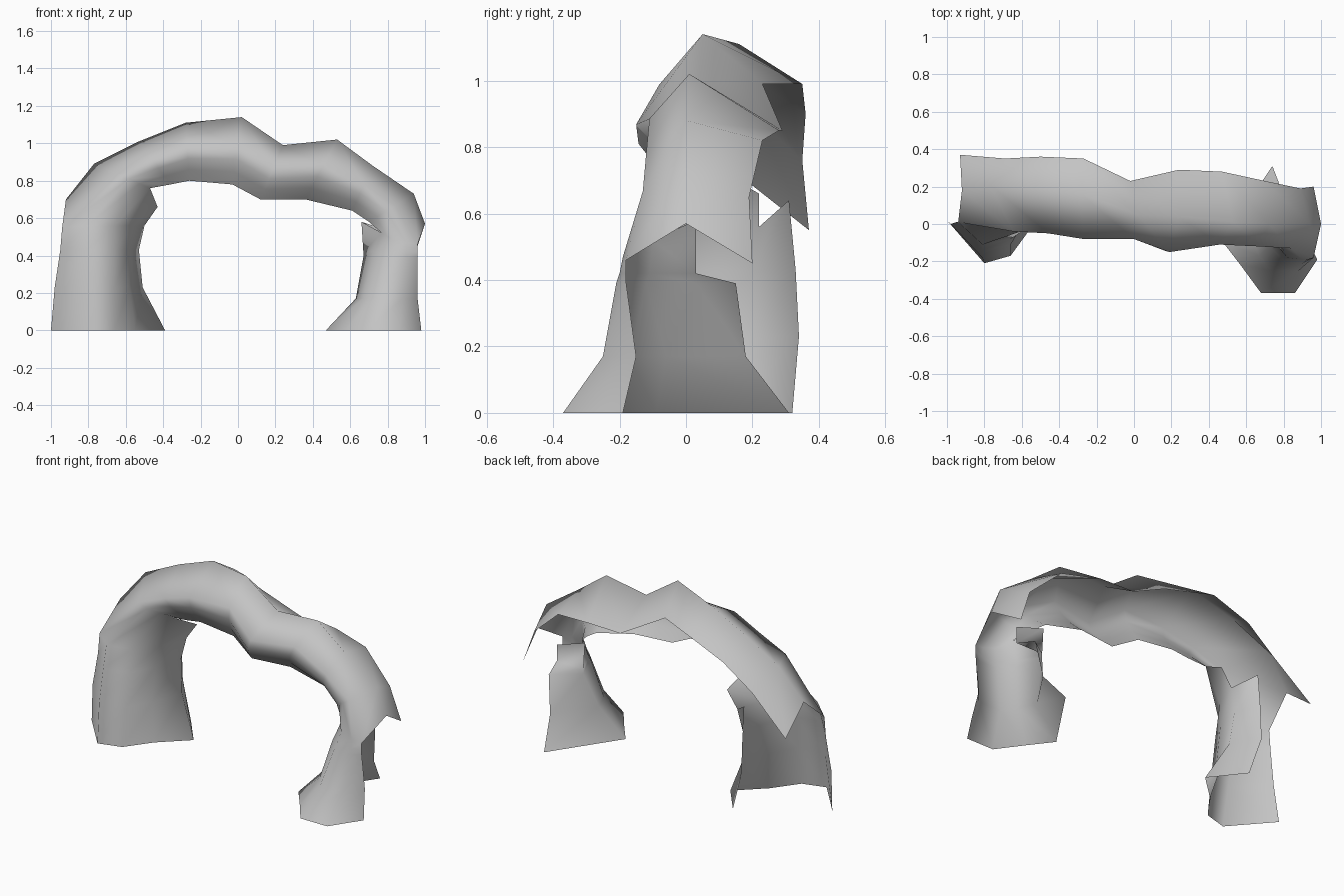
import bpy
import math
from mathutils import Vector

cube = bpy.data.objects.get("Cube")
if cube:
    bpy.data.objects.remove(cube, do_unlink=True)

COLUMNS = 8  # around the open shell: back rim, ridge, front, inner side, leg rim
BULGE = ((0.42, 1), (0.62, 0.95), (0.81, 0.6))  # drop from ridge, forward weight


def point(*hundredths):
    return Vector(hundredths) / 100


def leg_ring(height, *outline):
    """Open leg outline at one height; the two uppermost columns are absent."""
    return [None, None] + [point(x, y, height) for x, y in outline]


def arch_ring(rim, ridge, front, bottom, inner=None):
    """Shell section: back rim, ridge, bulging front, bottom and optional inner side."""
    rim, ridge, bottom = point(*rim), point(*ridge), point(*bottom)
    ring = [rim, ridge]
    for t, weight in BULGE:
        p = ridge.lerp(bottom, t)
        p.y += (front / 100 - p.y) * weight
        ring.append(p)
    return ring + [bottom, point(*inner) if inner else None, None]


def make_material(name, color):
    mat = bpy.data.materials.new(name)
    mat.use_nodes = True
    mat.diffuse_color = color
    mat.node_tree.nodes["Principled BSDF"].inputs["Base Color"].default_value = color
    return mat


# Legs, from the right foot up and down to the left foot
right_leg = [
    leg_ring(0, (-100, 2), (-80, -21), (-66, -17), (-55, -2), (-39, 13), (-54, 32)),
    leg_ring(23, (-98, 0), (-81, -18), (-66, -14), (-58, 0), (-51, 19), (-61, 34)),
    leg_ring(43, (-95, 1), (-81, -14), (-66, -11), (-58, 3), (-53, 21), (-61, 33)),
]
left_leg = [
    leg_ring(42, (96, -18), (90, -20), (80, -19), (73, -11), (67, 3), (85, 3)),
    leg_ring(39, (96, -18), (90, -21), (79, -20), (72, -12), (67, 3), (82, 15)),
    leg_ring(17, (96, -15), (88, -25), (73, -25), (67, -17), (63, -6), (79, 18)),
    leg_ring(0, (98, -19), (86, -37), (68, -37), (57, -22), (47, -9), (74, 31)),
]

# Shoulders, where the legs meet the span
right_shoulder = [point(*p) for p in (
    (-93, 37, 55), (-92, 18, 70), (-94, 1, 55), (-81, -11, 56),
    (-66, -8, 56), (-56, 5, 56), (-50, 22, 56), (-61, 31, 64))]
left_shoulder = [point(*p) for p in (
    (96, 20, 45), (100, 0, 57), (96, -18, 46), (90, -19, 47),
    (82, -18, 49), (77, -10, 52), (66, 3, 58), (85, 3, 52))]

# Span: back rim, ridge, foremost depth, bottom, inner side
span = [arch_ring(*section) for section in (
    ((-69, 35, 76), (-77, 21, 89), -4, (-47, 4, 76), (-43, 22, 66)),
    ((-50, 36, 90), (-53, 19, 101), -5, (-36, 2, 78)),
    ((-27, 35, 99), (-28, 16, 111), -8, (-26, 1, 80)),
    ((-2, 23, 99), (2, 5, 114), -8, (-3, 0, 78)),
    ((24, 29, 85), (24, 4, 99), -15, (12, -4, 70)),
    ((47, 28, 85), (53, 1, 102), -11, (36, -1, 70)),
    ((70, 23, 82), (72, 0, 88), -12, (61, -1, 64)),
    ((89, 19, 65), (94, 0, 73), -13, (70, -5, 58)),
)]

# Skin neighbouring rings, leaving the back open where columns are absent
rings = right_leg + [right_shoulder] + span + [left_shoulder] + left_leg
verts, index = [], {}
for r, ring in enumerate(rings):
    for c, co in enumerate(ring):
        if co is not None:
            index[r, c] = len(verts)
            verts.append(co)

faces = []
for r in range(len(rings) - 1):
    for c in range(COLUMNS - 1):
        corners = [(r, c), (r, c + 1), (r + 1, c + 1), (r + 1, c)]
        if all(k in index for k in corners):
            faces.append([index[k] for k in corners])

mesh = bpy.data.meshes.new("rock_arch")
mesh.from_pydata(verts, [], faces)
mesh.materials.append(make_material("grey_stone", (0.55, 0.55, 0.55, 1)))
arch = bpy.data.objects.new("rock_arch", mesh)
bpy.context.collection.objects.link(arch)

# Soft rock shading
bpy.context.view_layer.objects.active = arch
arch.select_set(True)
bpy.ops.object.shade_smooth_by_angle(angle=math.radians(80))
